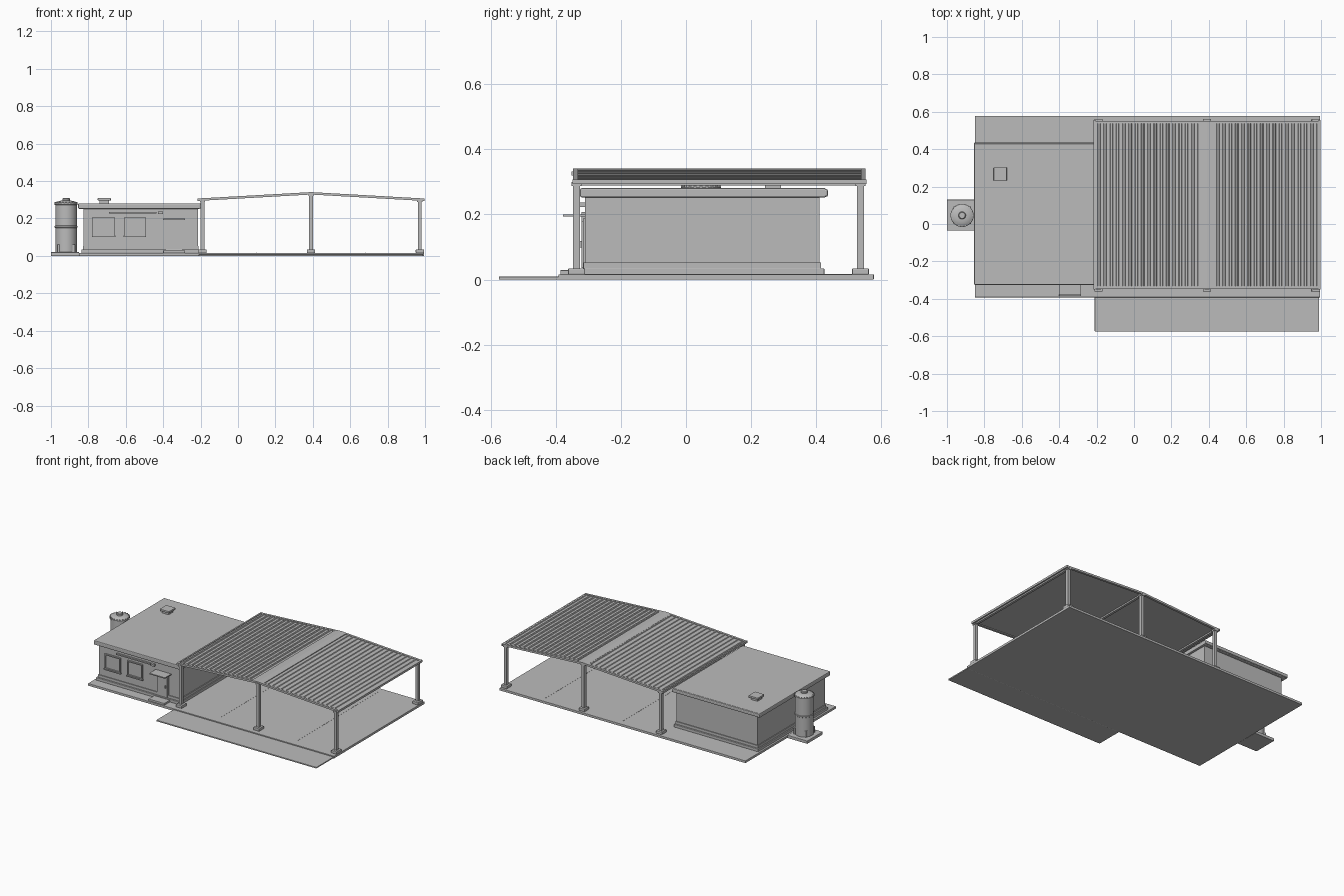
import bpy, bmesh, math

if "Cube" in bpy.data.objects:
    bpy.data.objects.remove(bpy.data.objects["Cube"])

grey = bpy.data.materials.new("plain_grey")
grey.diffuse_color = (0.5, 0.5, 0.5, 1)
grey.use_nodes = True
grey.node_tree.nodes["Principled BSDF"].inputs["Base Color"].default_value = grey.diffuse_color

def finish(name, bm, smooth=False):
    bmesh.ops.recalc_face_normals(bm, faces=bm.faces)
    me = bpy.data.meshes.new(name)
    bm.to_mesh(me)
    bm.free()
    me.materials.append(grey)
    ob = bpy.data.objects.new(name, me)
    bpy.context.collection.objects.link(ob)
    if smooth:
        bpy.ops.object.select_all(action='DESELECT')
        ob.select_set(True)
        bpy.context.view_layer.objects.active = ob
        bpy.ops.object.shade_smooth_by_angle(angle=math.radians(35))
    return ob

def box(name, x0, x1, y0, y1, z0, z1, bevel=0.0):
    bm = bmesh.new()
    bmesh.ops.create_cube(bm, size=1)
    for v in bm.verts:
        v.co = ((x0 + x1) / 2 + v.co.x * (x1 - x0), (y0 + y1) / 2 + v.co.y * (y1 - y0),
                (z0 + z1) / 2 + v.co.z * (z1 - z0))
    ob = finish(name, bm)
    if bevel:
        m = ob.modifiers.new("bevel", 'BEVEL')
        m.width, m.segments = bevel, 2
    return ob

def extrude_y(name, pts, y0, y1):
    """Closed xz outline extruded along y."""
    bm = bmesh.new()
    f = bm.faces.new([bm.verts.new((x, y0, z)) for x, z in pts])
    r = bmesh.ops.extrude_face_region(bm, geom=[f])
    bmesh.ops.translate(bm, vec=(0, y1 - y0, 0),
                        verts=[g for g in r["geom"] if isinstance(g, bmesh.types.BMVert)])
    return finish(name, bm)

def lathe(name, cx, cy, profile, n=32):
    bm = bmesh.new()
    rings = [[bm.verts.new((cx + r * math.cos(2 * math.pi * i / n),
                            cy + r * math.sin(2 * math.pi * i / n), z)) for i in range(n)]
             for r, z in profile]
    for a, b in zip(rings, rings[1:]):
        for i in range(n):
            bm.faces.new((a[i], a[(i + 1) % n], b[(i + 1) % n], b[i]))
    bm.faces.new(rings[0])
    bm.faces.new(rings[-1])
    return finish(name, bm, True)

# ground slabs
box("main_slab", -0.85, 0.995, -0.392, 0.577, 0.0, 0.016, 0.002)
box("front_apron", -0.21, 0.99, -0.575, -0.39, 0.0, 0.009, 0.002)
box("tank_base", -1.0, -0.85, -0.035, 0.13, 0.0, 0.02, 0.002)
for i, x in enumerate((0.1, 0.68)):
    box(f"floor_joint_{i}", x - 0.002, x + 0.002, -0.33, 0.53, 0.015, 0.0168)

# building body, plinth and flat roof
box("building_walls", -0.825, -0.215, -0.31, 0.41, 0.016, 0.26)
box("plinth_lower", -0.838, -0.205, -0.325, 0.425, 0.015, 0.034, 0.002)
box("plinth_upper", -0.83, -0.21, -0.315, 0.415, 0.034, 0.052)
box("building_roof", -0.855, -0.2, -0.325, 0.43, 0.252, 0.281, 0.005)
box("back_gutter", -0.855, -0.2, 0.415, 0.436, 0.254, 0.278, 0.006)

# front windows: frame bars, pane and sill
for i, (a, b) in enumerate(((-0.777, -0.66), (-0.607, -0.495))):
    z0, z1, w = 0.107, 0.208, 0.007
    box(f"window_pane_{i}", a, b, -0.313, -0.308, z0, z1)
    for k, (p, q, r, s) in enumerate(((a, a + w, z0, z1), (b - w, b, z0, z1),
                                      (a, b, z0, z0 + w), (a, b, z1 - w, z1))):
        box(f"window_frame_{i}_{k}", p, q, -0.321, -0.308, r, s)
    box(f"window_sill_{i}", a - 0.004, b + 0.004, -0.325, -0.308, z0 - 0.005, z0 + 0.001)

# door, canopy, step and wall fittings
box("door_frame", -0.385, -0.30, -0.317, -0.308, 0.03, 0.187)
box("door_leaf", -0.378, -0.307, -0.321, -0.308, 0.036, 0.18)
box("door_handle", -0.32, -0.314, -0.328, -0.32, 0.098, 0.118)
box("door_canopy", -0.40, -0.283, -0.378, -0.308, 0.193, 0.2)
box("door_step", -0.40, -0.283, -0.386, -0.325, 0.015, 0.029, 0.002)
box("wall_rail", -0.69, -0.435, -0.322, -0.308, 0.226, 0.234)
box("wall_lamp", -0.428, -0.402, -0.326, -0.308, 0.223, 0.236)

# roof vent
box("vent_neck", -0.74, -0.69, 0.242, 0.292, 0.278, 0.297)
box("vent_cap", -0.75, -0.68, 0.232, 0.302, 0.296, 0.309, 0.002)

# water tank
TX, TY = -0.919, 0.046
lathe("tank_body", TX, TY, [(0.058, 0.018), (0.058, 0.15), (0.061, 0.152), (0.061, 0.16), (0.058, 0.162),
                            (0.058, 0.272), (0.062, 0.274), (0.062, 0.282), (0.055, 0.288),
                            (0.035, 0.294), (0.02, 0.296)])
lathe("tank_cap", TX, TY, [(0.02, 0.29), (0.02, 0.305), (0.016, 0.309)], 20)
for i in range(20):
    a = 2 * math.pi * i / 20
    x, y = TX + 0.058 * math.cos(a), TY + 0.058 * math.sin(a)
    box(f"tank_rim_bolt_{i}", x - 0.003, x + 0.003, y - 0.003, y + 0.003, 0.278, 0.289)
for i in range(4):
    a = math.pi / 4 + math.pi / 2 * i
    x, y = TX + 0.058 * math.cos(a), TY + 0.058 * math.sin(a)
    box(f"tank_foot_{i}", x - 0.006, x + 0.006, y - 0.006, y + 0.006, 0.018, 0.062)

# canopy posts with footings and cap plates
RX, HALF = 0.39, 0.603
def roof_z(x, base):
    return base + 0.034 * (1 - abs(x - RX) / HALF)

for i, x in enumerate((-0.19, RX, 0.972)):
    top = roof_z(x, 0.292)
    for j, y in enumerate((-0.336, 0.536)):
        box(f"canopy_post_{i}_{j}", x - 0.01, x + 0.01, y - 0.011, y + 0.011, 0.016, top)
        box(f"post_footing_{i}_{j}", x - 0.022, x + 0.022, y - 0.026, y + 0.026, 0.015, 0.034, 0.003)
        box(f"post_cap_{i}_{j}", x - 0.014, x + 0.014, y - 0.015, y + 0.015, top - 0.006, top + 0.006)
    box(f"cross_beam_{i}", x - 0.008, x + 0.008, -0.34, 0.54, top - 0.004, top + 0.006)

# gable rafters and barge trims on both ends
x0, x1 = RX - HALF, RX + HALF
def gable_band(name, lo, hi, ya, yb):
    extrude_y(name, [(x0, lo), (RX, lo + 0.034), (x1, lo), (x1, hi), (RX, hi + 0.034), (x0, hi)], ya, yb)
for j, (ya, yb) in enumerate(((-0.347, -0.332), (0.537, 0.552))):
    gable_band(f"gable_rafter_{j}", 0.294, 0.307, ya, yb)

# ribbed roof sheet with ridge cap and eave trims
N = 36
pts = [(x0, 0.3), (RX, 0.334), (x1, 0.3)]
step = 2 * HALF / N
top = []
for i in range(N):
    xa = x0 + i * step
    for t, h in ((0.0, 0), (0.5, 0), (0.6, 0.004), (0.9, 0.004)):
        x = xa + t * step
        top.append((x, roof_z(x, 0.302) + h))
top.append((x1, 0.302))
extrude_y("ribbed_roof_sheet", pts + top[::-1], -0.342, 0.547)
c = 0.04
zc = roof_z(RX + c, 0.302)
extrude_y("ridge_cap", [(RX - c, zc), (RX + c, zc), (RX + c, zc + 0.005), (RX, 0.341), (RX - c, zc + 0.005)],
          -0.346, 0.551)
for n, x in (("left", x0 + 0.002), ("right", x1 - 0.002)):
    box(f"eave_trim_{n}", x - 0.005, x + 0.005, -0.349, 0.555, 0.293, 0.307)
